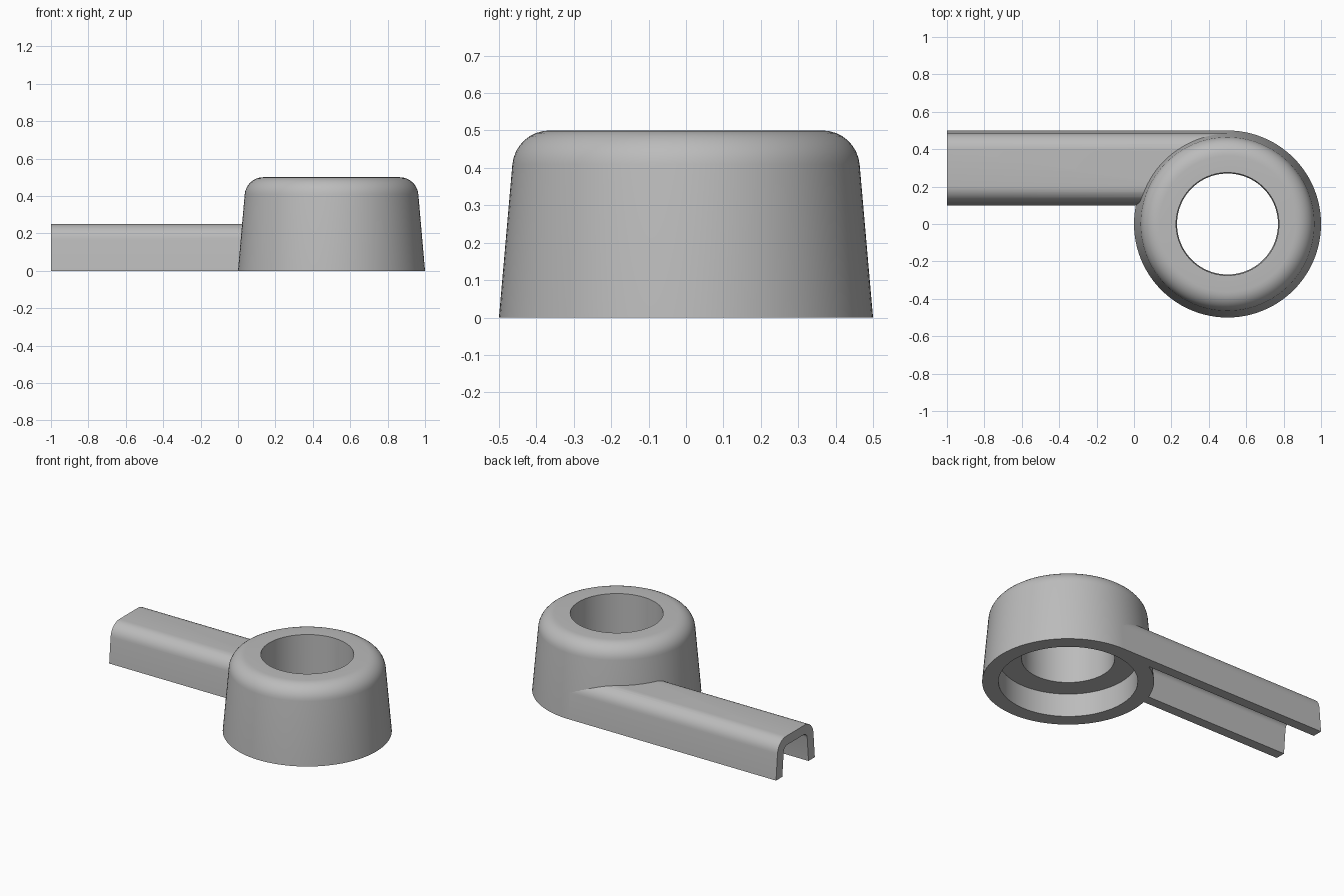
import bpy, bmesh, math
from math import sin, cos, tan, radians
from mathutils import Matrix, Vector

if "Cube" in bpy.data.objects:
    bpy.data.objects.remove(bpy.data.objects["Cube"], do_unlink=True)

DRAFT = radians(5)
HUB_X = 0.5

grey = bpy.data.materials.new("plain grey")
grey.use_nodes = True
grey.diffuse_color = (0.5, 0.5, 0.5, 1)
grey.node_tree.nodes["Principled BSDF"].inputs["Base Color"].default_value = (0.5, 0.5, 0.5, 1)


def fillet(wall, top, r, steps=8):
    """Points of an arc from a drafted wall (base position wall) onto a flat top."""
    centre = wall - top * tan(DRAFT) - r * tan(radians(45) - DRAFT / 2)
    return [(centre + r * cos(a), top - r + r * sin(a))
            for a in (DRAFT + (math.pi / 2 - DRAFT) * i / steps for i in range(steps + 1))]


def make_object(name, bm):
    bmesh.ops.recalc_face_normals(bm, faces=bm.faces)
    mesh = bpy.data.meshes.new(name)
    bm.to_mesh(mesh)
    bm.free()
    mesh.materials.append(grey)
    ob = bpy.data.objects.new(name, mesh)
    bpy.context.collection.objects.link(ob)
    return ob


def smooth(ob):
    bpy.ops.object.select_all(action="DESELECT")
    ob.select_set(True)
    bpy.context.view_layer.objects.active = ob
    bpy.ops.object.shade_smooth_by_angle(angle=radians(30))


# Hub: drafted ring with rounded top, through hole and a recess underneath
profile = [(0.405, 0), (0.5, 0)] + fillet(0.5, 0.5, 0.1) + [(0.275, 0.5), (0.27, 0.15), (0.405, 0.15)]
bm = bmesh.new()
verts = [bm.verts.new((r, 0, z)) for r, z in profile]
edges = [bm.edges.new((verts[i - 1], verts[i])) for i in range(len(verts))]
bmesh.ops.spin(bm, geom=verts + edges, axis=(0, 0, 1), cent=(0, 0, 0),
               angle=2 * math.pi, steps=96, use_merge=False)
bmesh.ops.remove_doubles(bm, verts=bm.verts, dist=1e-5)
bmesh.ops.translate(bm, verts=bm.verts, vec=(HUB_X, 0, 0))
hub = make_object("hub", bm)

# Arm: channel section, open below, tangent to the back of the hub
right = [(0.2, 0)] + fillet(0.2, 0.25, 0.09)
inner = [(0.135, 0)] + fillet(0.135, 0.19, 0.035, 5)
half = right + inner[::-1]
outer_line = right + [(-y, z) for y, z in reversed(right)]
inner_line = [(-y, z) for y, z in inner] + inner[::-1]
bm = bmesh.new()
face = bm.faces.new([bm.verts.new((-1, 0.3 + y, z)) for y, z in outer_line + inner_line])
ext = bmesh.ops.extrude_face_region(bm, geom=[face], use_keep_orig=True)
bmesh.ops.translate(bm, verts=[v for v in ext["geom"] if isinstance(v, bmesh.types.BMVert)],
                    vec=(1.5, 0, 0))
arm = make_object("arm", bm)

# Trim the arm so that it ends inside the hub wall
bm = bmesh.new()
bmesh.ops.create_cone(bm, cap_ends=True, segments=96, radius1=0.45, radius2=0.45, depth=1,
                      matrix=Matrix.Translation(Vector((HUB_X, 0, 0))))
cutter = make_object("arm_cutter", bm)
cutter.hide_render = True
trim = arm.modifiers.new("trim", "BOOLEAN")
trim.operation = "DIFFERENCE"
trim.solver = "EXACT"
trim.object = cutter
bpy.ops.object.select_all(action="DESELECT")
arm.select_set(True)
bpy.context.view_layer.objects.active = arm
bpy.ops.object.modifier_apply(modifier="trim")
bpy.data.objects.remove(cutter, do_unlink=True)

for ob in (hub, arm):
    smooth(ob)
